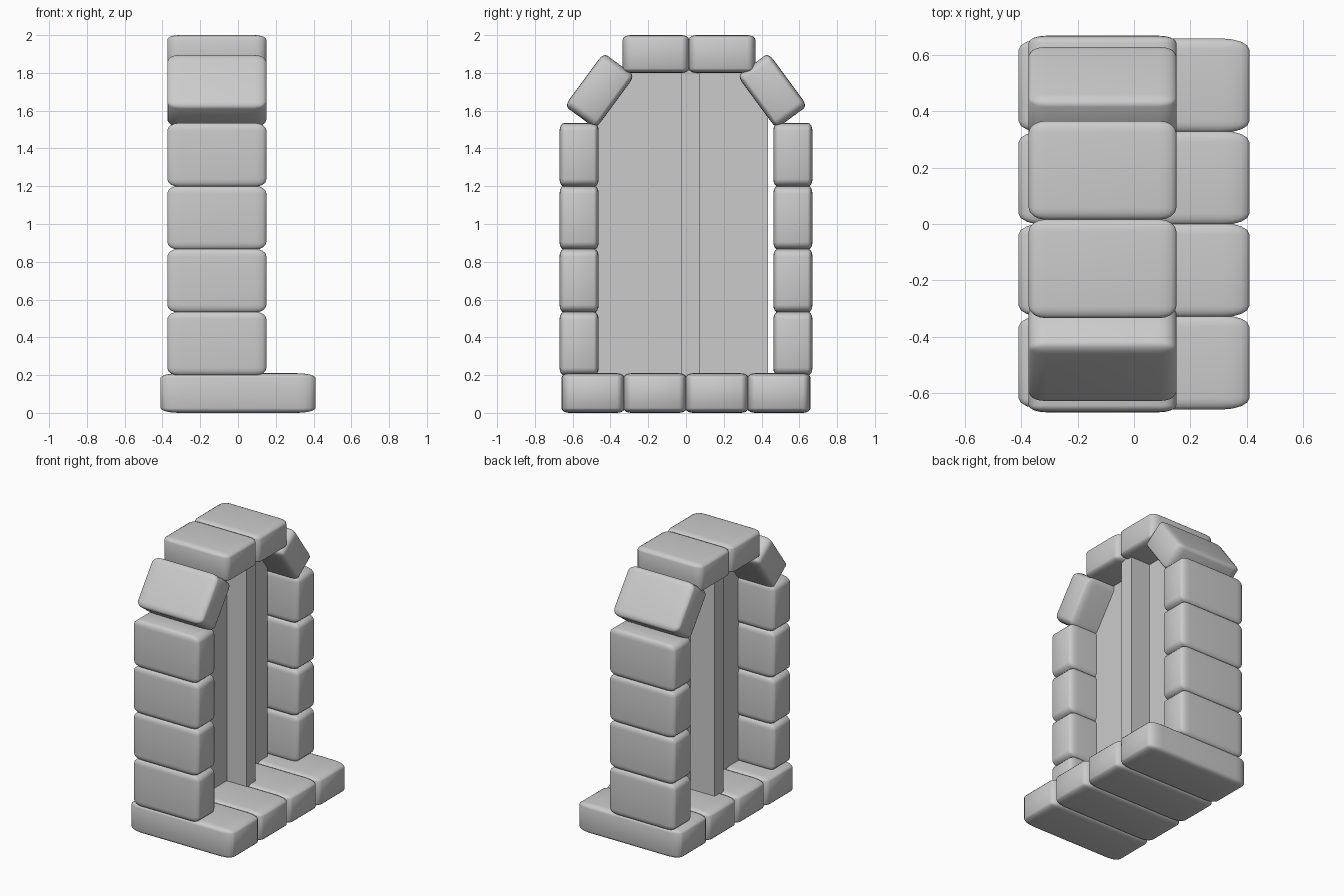
import bpy, bmesh, math

if "Cube" in bpy.data.objects:
    bpy.data.objects.remove(bpy.data.objects["Cube"])


def brick(name, center, size, tilt=0):
    """Rounded stone: a bevelled unit cube stretched to size."""
    bm = bmesh.new()
    bmesh.ops.create_cube(bm, size=1)
    bmesh.ops.bevel(bm, geom=bm.edges[:], offset=0.12, offset_type='OFFSET',
                    segments=4, profile=0.5, affect='EDGES')
    bmesh.ops.scale(bm, vec=size, verts=bm.verts)
    for f in bm.faces:
        f.smooth = True
    me = bpy.data.meshes.new(name)
    bm.to_mesh(me)
    bm.free()
    ob = bpy.data.objects.new(name, me)
    ob.location = center
    ob.rotation_euler.x = tilt
    bpy.context.collection.objects.link(ob)


def slab(name, profile, x0, x1):
    """Flat (y, z) profile extruded along x."""
    bm = bmesh.new()
    face = bm.faces.new([bm.verts.new((x0, y, z)) for y, z in profile])
    ext = bmesh.ops.extrude_face_region(bm, geom=[face])
    for v in ext['geom']:
        if isinstance(v, bmesh.types.BMVert):
            v.co.x = x1
    bmesh.ops.recalc_face_normals(bm, faces=bm.faces[:])
    me = bpy.data.meshes.new(name)
    bm.to_mesh(me)
    bm.free()
    bpy.context.collection.objects.link(bpy.data.objects.new(name, me))


WALL_X, WALL_DEPTH = -0.112, 0.525

# sill stones
for i in range(4):
    brick(f"sill_stone_{i}", (0, -0.492 + i * 0.328, 0.105), (0.82, 0.335, 0.21))

# side columns and tilted shoulder stones
for side, label in ((-1, "left"), (1, "right")):
    for i in range(4):
        brick(f"{label}_column_stone_{i}",
              (WALL_X, side * 0.566, 0.367 + i * 0.333), (WALL_DEPTH, 0.207, 0.338))
    brick(f"{label}_shoulder_stone", (WALL_X, side * 0.457, 1.705),
          (WALL_DEPTH, 0.348, 0.205), -side * math.radians(53.7))

# top stones
for i, y in enumerate((-0.159, 0.191)):
    brick(f"top_stone_{i}", (WALL_X, y, 1.9), (WALL_DEPTH, 0.352, 0.2))

# window pane following the arch
slab("pane", [(-0.475, 0.18), (0.435, 0.18), (0.435, 1.59), (0.29, 1.82),
              (-0.29, 1.82), (-0.475, 1.56)], -0.09, -0.07)

# central upright bar
slab("center_bar", [(-0.025, 0.18), (0.075, 0.18), (0.075, 1.83), (-0.025, 1.83)],
     -0.28, 0.085)
